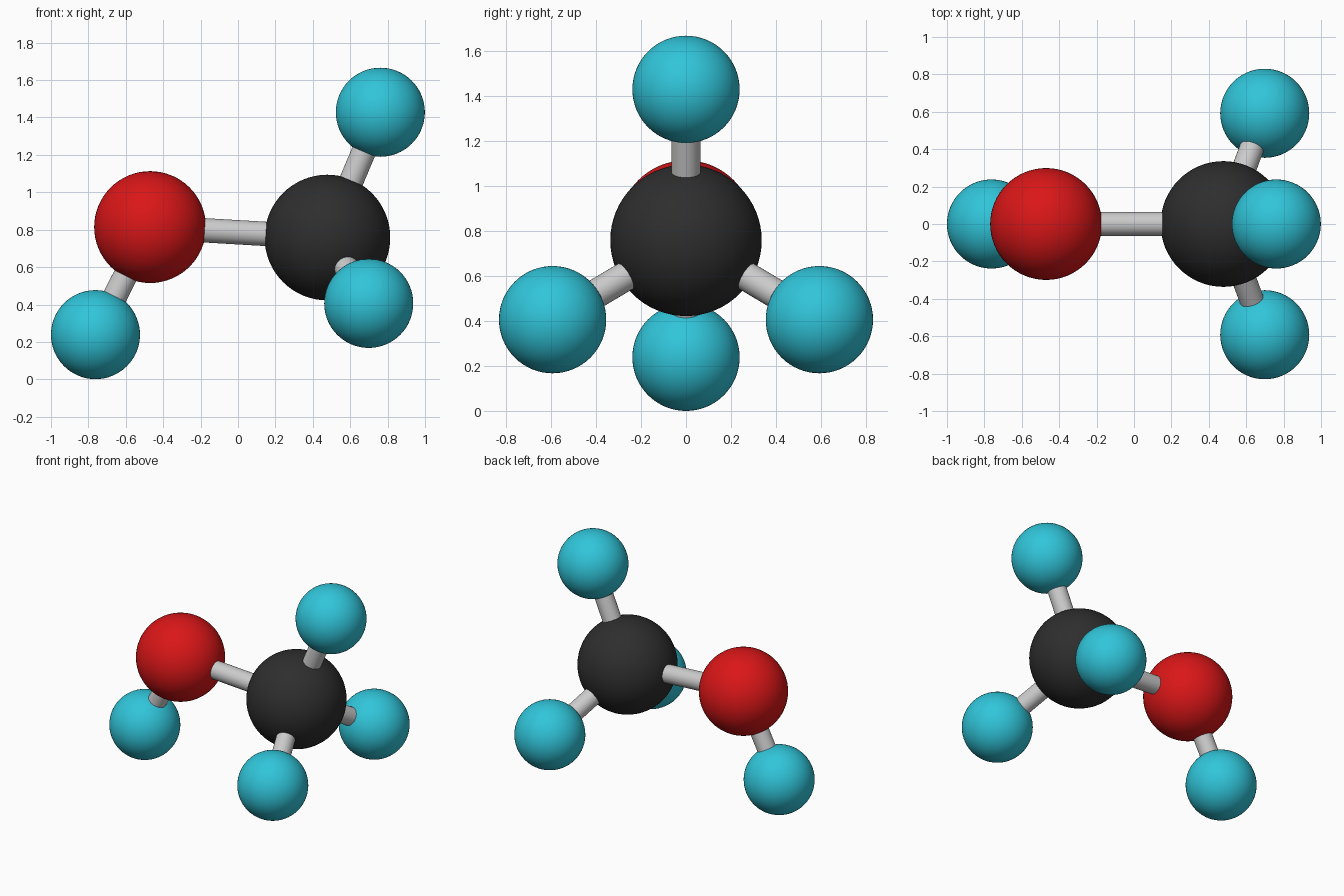
import bpy
from mathutils import Vector

if "Cube" in bpy.data.objects:
    bpy.data.objects.remove(bpy.data.objects["Cube"])


def material(name, rgb):
    mat = bpy.data.materials.new(name)
    mat.diffuse_color = (*rgb, 1)
    mat.use_nodes = True
    mat.node_tree.nodes["Principled BSDF"].inputs["Base Color"].default_value = mat.diffuse_color
    return mat


black = material("carbon_black", (0.027, 0.027, 0.027))
red = material("oxygen_red", (0.7, 0.008, 0.009))
cyan = material("hydrogen_cyan", (0.03, 0.56, 0.7))


def atom(name, centre, radius, mat):
    bpy.ops.mesh.primitive_uv_sphere_add(segments=64, ring_count=32, radius=radius, location=centre)
    ob = bpy.context.object
    ob.name = name
    ob.data.materials.append(mat)
    bpy.ops.object.shade_smooth()


def bond(name, start, end, radius=0.065):
    a, b = Vector(start), Vector(end)
    bpy.ops.mesh.primitive_cylinder_add(vertices=32, radius=radius, depth=(b - a).length,
                                        location=(a + b) / 2)
    ob = bpy.context.object
    ob.name = name
    ob.rotation_euler = (b - a).to_track_quat('Z', 'Y').to_euler()
    bpy.ops.object.shade_smooth_by_angle()


# Central atoms
carbon = (0.478, 0, 0.758)
oxygen = (-0.47, 0, 0.814)
atom("carbon_atom", carbon, 0.336, black)
atom("oxygen_atom", oxygen, 0.299, red)
bond("carbon_oxygen_bond", carbon, oxygen)

# Hydrogens, each with the bond to its parent atom
hydrogens = [
    ("upper", (0.761, 0, 1.428), carbon),
    ("front", (0.699, -0.592, 0.406), carbon),
    ("back", (0.699, 0.592, 0.406), carbon),
    ("hydroxyl", (-0.762, 0, 0.239), oxygen),
]
for label, centre, parent in hydrogens:
    atom(label + "_hydrogen_atom", centre, 0.238, cyan)
    bond(label + "_hydrogen_bond", parent, centre)
